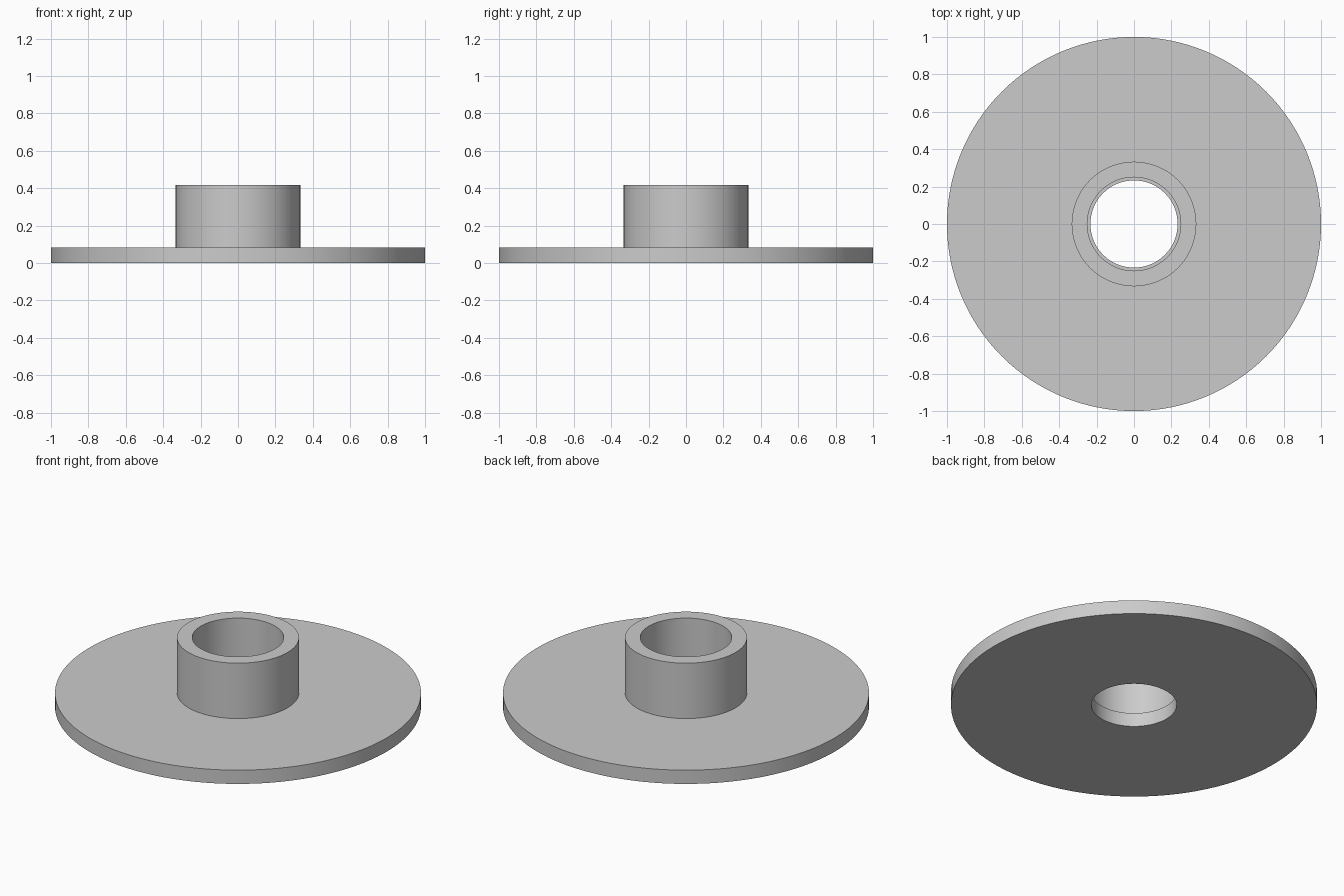
import bpy
import bmesh
import math

cube = bpy.data.objects.get("Cube")
if cube:
    bpy.data.objects.remove(cube, do_unlink=True)

SEGMENTS = 128
PLATE_R, HUB_R, BORE_R, HOLE_R = 1.0, 0.333, 0.25, 0.233
PLATE_TOP, HUB_TOP = 0.083, 0.417

# Plain grey finish
grey = bpy.data.materials.new("grey_metal")
grey.use_nodes = True
color = (0.6, 0.6, 0.6, 1.0)
grey.diffuse_color = color
grey.node_tree.nodes["Principled BSDF"].inputs["Base Color"].default_value = color


def lathe(name, profile, material):
    """Revolve a closed (radius, height) profile around the z axis."""
    bm = bmesh.new()
    verts = [bm.verts.new((r, 0, z)) for r, z in profile]
    edges = [bm.edges.new((v, verts[(i + 1) % len(verts)])) for i, v in enumerate(verts)]
    bmesh.ops.spin(bm, geom=verts + edges, cent=(0, 0, 0), axis=(0, 0, 1),
                   angle=math.tau, steps=SEGMENTS, use_merge=True)
    bmesh.ops.remove_doubles(bm, verts=bm.verts, dist=1e-5)
    bmesh.ops.recalc_face_normals(bm, faces=bm.faces)
    mesh = bpy.data.meshes.new(name)
    bm.to_mesh(mesh)
    bm.free()
    mesh.materials.append(material)
    obj = bpy.data.objects.new(name, mesh)
    bpy.context.collection.objects.link(obj)
    bpy.ops.object.select_all(action="DESELECT")
    obj.select_set(True)
    bpy.context.view_layer.objects.active = obj
    bpy.ops.object.shade_smooth_by_angle(angle=math.radians(30))
    return obj


# Round plate and raised hub in one piece, with a narrower hole below the bore
lathe("flanged_hub", [
    (HOLE_R, 0), (PLATE_R, 0), (PLATE_R, PLATE_TOP), (HUB_R, PLATE_TOP),
    (HUB_R, HUB_TOP), (BORE_R, HUB_TOP), (BORE_R, PLATE_TOP), (HOLE_R, PLATE_TOP),
], grey)
